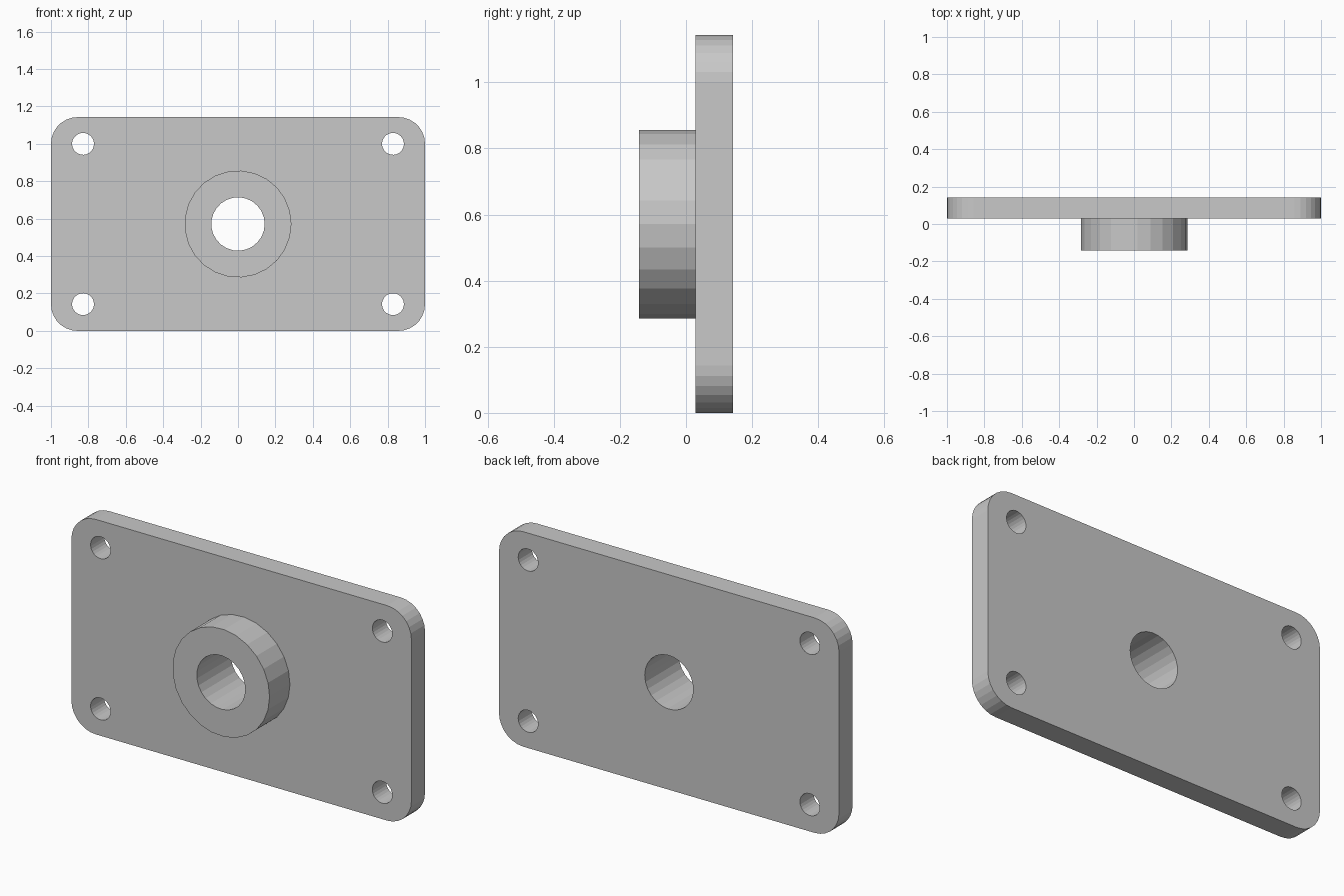
import bpy, bmesh
from math import sin, cos, pi

UNIT = 1 / 35          # the plate is 70 x 40 units, scaled to 2 wide
MID_Z = 20 * UNIT
SIDES = 25

cube = bpy.data.objects.get("Cube")
if cube:
    bpy.data.objects.remove(cube, do_unlink=True)

grey = bpy.data.materials.new("plain grey")
grey.use_nodes = True
colour = (0.58, 0.58, 0.58, 1)
grey.diffuse_color = colour
grey.node_tree.nodes["Principled BSDF"].inputs["Base Color"].default_value = colour


def arc(x, z, radius, start, sweep, steps):
    """Points along an arc in the x-z plane, both ends included."""
    angles = [start + sweep * i / steps for i in range(steps + 1)]
    return [(x + radius * cos(a), z + radius * sin(a)) for a in angles]


def circle(x, z, radius):
    return arc(x, z, radius, 0, 2 * pi, SIDES)[:-1]


def prism(name, outline, front, back):
    """Extrude an x-z outline along y."""
    bm = bmesh.new()
    face = bm.faces.new([bm.verts.new((x * UNIT, front * UNIT, z * UNIT + MID_Z))
                         for x, z in outline])
    side = bmesh.ops.extrude_face_region(bm, geom=[face])["geom"]
    moved = [v for v in side if isinstance(v, bmesh.types.BMVert)]
    bmesh.ops.translate(bm, verts=moved, vec=(0, (back - front) * UNIT, 0))
    bmesh.ops.recalc_face_normals(bm, faces=bm.faces)
    mesh = bpy.data.meshes.new(name)
    bm.to_mesh(mesh)
    bm.free()
    mesh.materials.append(grey)
    obj = bpy.data.objects.new(name, mesh)
    bpy.context.collection.objects.link(obj)
    return obj


def combine(target, tool, operation):
    """Apply a boolean and discard the tool object."""
    mod = target.modifiers.new(operation.lower(), "BOOLEAN")
    mod.operation, mod.solver, mod.object = operation, "EXACT", tool
    bpy.context.view_layer.objects.active = target
    bpy.ops.object.modifier_apply(modifier=mod.name)
    bpy.data.objects.remove(tool, do_unlink=True)


# Rounded plate
corners = [(30, 15), (-30, 15), (-30, -15), (30, -15)]
outline = []
for i, (x, z) in enumerate(corners):
    outline += arc(x, z, 5, i * pi / 2, pi / 2, 7)
plate = prism("flanged_plate", outline, 1, 5)

# Raised round boss on the front, sunk into the plate to join it
combine(plate, prism("boss", circle(0, 0, 10), -5, 3), "UNION")

# Central bore and four screw holes
combine(plate, prism("bore_cutter", circle(0, 0, 5), -8, 8), "DIFFERENCE")
for x in (-29, 29):
    for z in (-15, 15):
        combine(plate, prism("screw_cutter", circle(x, z, 2.05), -8, 8), "DIFFERENCE")
